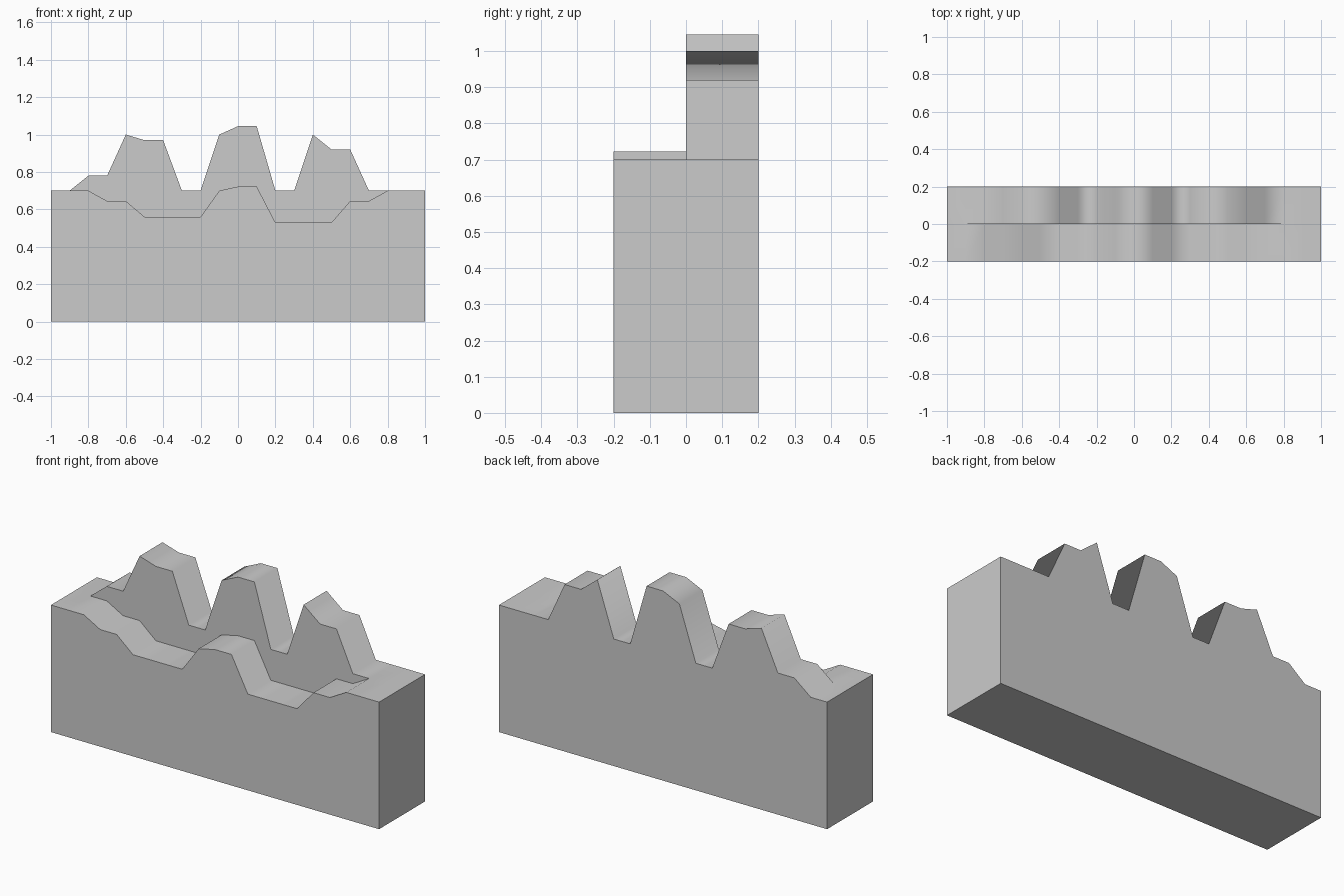
import bpy, bmesh

if "Cube" in bpy.data.objects:
    bpy.data.objects.remove(bpy.data.objects["Cube"])

# Heights of the two contours, sampled every 0.1 along x from -1 to 1
BACK = [.7, .7, .78, .78, 1, .97, .97, .7, .7, 1, 1.045,
        1.045, .7, .7, 1, .92, .92, .7, .7, .7, .7]
FRONT = [.7, .7, .7, .645, .645, .56, .56, .56, .56, .7, .722,
         .722, .53, .53, .53, .53, .645, .645, .7, .7, .7]
DEPTH = 0.2

bm = bmesh.new()

# Stepped cross-section at every station: front, front ledge, step, back
rings = []
for i, (f, b) in enumerate(zip(FRONT, BACK)):
    x = -1 + 0.1 * i
    section = [(-DEPTH, 0), (-DEPTH, f), (0, f), (0, b), (DEPTH, b), (DEPTH, 0)]
    rings.append([bm.verts.new((x, y, z)) for y, z in section])

# Skin neighbouring sections, then close both ends
for a, b in zip(rings, rings[1:]):
    for k in range(6):
        n = (k + 1) % 6
        bm.faces.new((a[k], b[k], b[n], a[n]))
bm.faces.new(rings[0])
bm.faces.new(rings[-1][::-1])

# Collapse the step where both contours meet
bmesh.ops.remove_doubles(bm, verts=bm.verts, dist=1e-4)
bmesh.ops.recalc_face_normals(bm, faces=bm.faces)

# Soft shading along the contoured tops only, flat walls
for face in bm.faces:
    face.smooth = face.normal.z > 0.05
for edge in bm.edges:
    edge.smooth = all(face.smooth for face in edge.link_faces)

mesh = bpy.data.meshes.new("contoured_block")
bm.to_mesh(mesh)
bm.free()
block = bpy.data.objects.new("contoured_block", mesh)
bpy.context.collection.objects.link(block)
